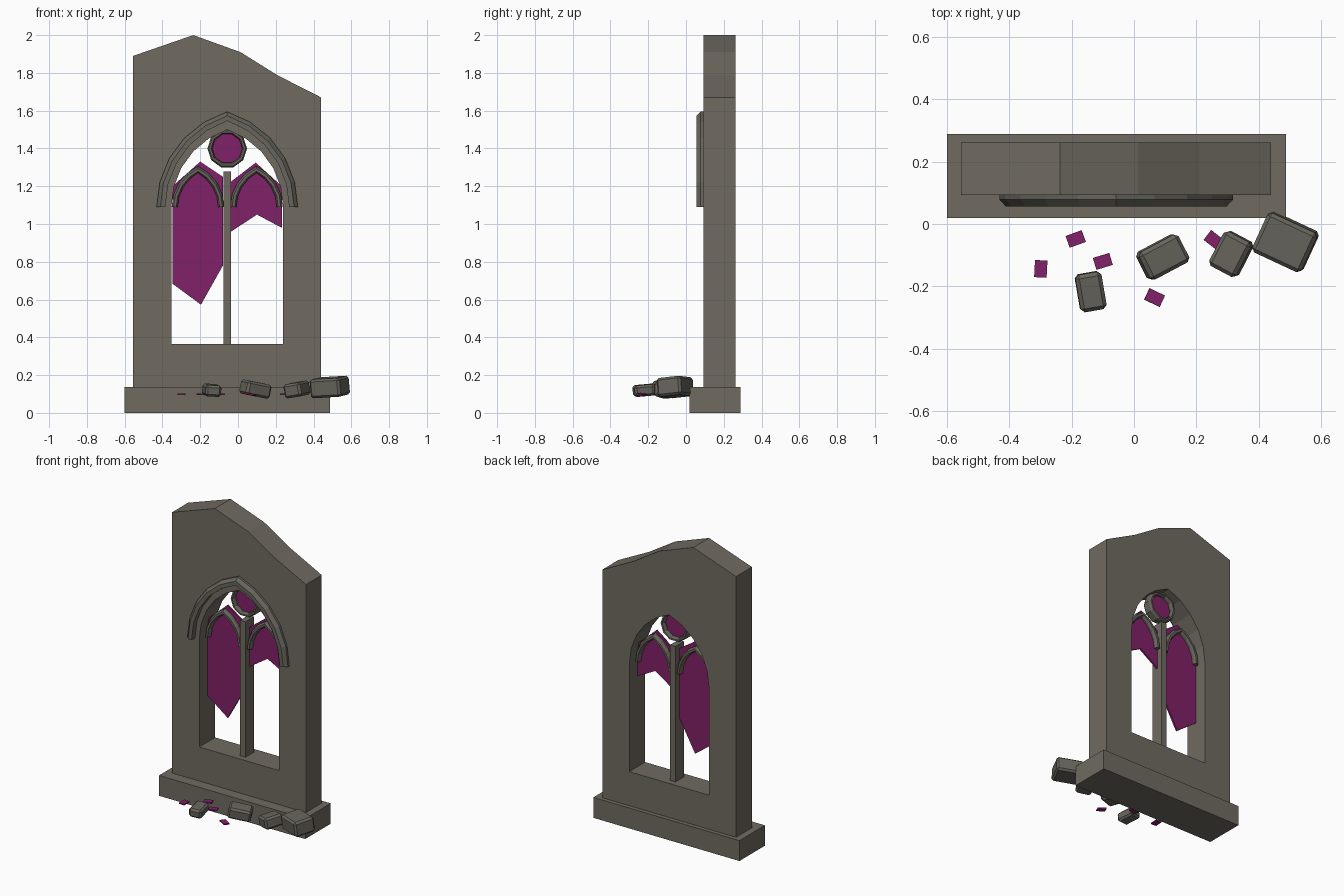
import bpy, bmesh, math
from mathutils import Matrix, Euler

cube = bpy.data.objects.get("Cube")
if cube:
    bpy.data.objects.remove(cube, do_unlink=True)


def material(name, rgb):
    m = bpy.data.materials.new(name)
    m.use_nodes = True
    m.diffuse_color = (*rgb, 1)
    m.node_tree.nodes["Principled BSDF"].inputs["Base Color"].default_value = (*rgb, 1)
    return m


STONE = material("warm grey stone", (0.16, 0.145, 0.12))
TRIM = material("dark grey stone", (0.135, 0.13, 0.108))
GLASS = material("purple glass", (0.22, 0.015, 0.14))

CX = -0.057        # window axis
MID = 0.177        # middle of the wall thickness
SPRING = 1.09      # height where the arches start


def finish(name, bm, mat):
    bmesh.ops.recalc_face_normals(bm, faces=bm.faces)
    me = bpy.data.meshes.new(name)
    bm.to_mesh(me)
    bm.free()
    me.materials.append(mat)
    ob = bpy.data.objects.new(name, me)
    bpy.context.collection.objects.link(ob)
    return ob


def box(name, x, y, z, mat):
    """Box from (min, max) ranges."""
    bm = bmesh.new()
    size = [r[1] - r[0] for r in (x, y, z)]
    mid = [(r[1] + r[0]) / 2 for r in (x, y, z)]
    bmesh.ops.create_cube(bm, size=1, matrix=Matrix.Translation(mid) @ Matrix.Diagonal((*size, 1)))
    return finish(name, bm, mat)


def slab(name, outlines, y0, y1, mat):
    """Extrude XZ outlines along y; later outlines are holes."""
    bm = bmesh.new()
    edges = []
    for line in outlines:
        vs = [bm.verts.new((x, y0, z)) for x, z in line]
        edges += [bm.edges.new((a, b)) for a, b in zip(vs, vs[1:] + vs[:1])]
    if len(outlines) == 1:
        bm.faces.new(vs)
    else:
        bmesh.ops.triangle_fill(bm, edges=edges, use_beauty=True, normal=(0, -1, 0))
    ext = bmesh.ops.extrude_face_region(bm, geom=bm.faces[:])
    moved = [g for g in ext["geom"] if isinstance(g, bmesh.types.BMVert)]
    bmesh.ops.translate(bm, verts=moved, vec=(0, y1 - y0, 0))
    # extruding can leave the source faces in place, which serve as the front
    return finish(name, bm, mat)


def arch(cx, w, off, n=5):
    """Pointed arch, left foot to right foot; off is the arc centre offset."""
    r = w + off
    top = math.acos(off / r)
    half = [(off - r * math.cos(top * i / n), SPRING + r * math.sin(top * i / n)) for i in range(n + 1)]
    return [(cx + x, z) for x, z in half] + [(cx - x, z) for x, z in half[-2::-1]]


def circle(r, n=10):
    return [(CX + r * math.cos(math.tau * i / n), 1.4 + r * math.sin(math.tau * i / n)) for i in range(n)]


def loft(name, rows, closed, mat):
    """Join (outline, y) rows into a moulding."""
    bm = bmesh.new()
    vs = [[bm.verts.new((x, y, z)) for x, z in line] for line, y in rows]
    count = len(vs[0])
    for a, b in zip(vs, vs[1:] + vs[:1]):
        for i in range(count if closed else count - 1):
            j = (i + 1) % count
            bm.faces.new((a[i], a[j], b[j], b[i]))
    if not closed:
        bm.faces.new([r[0] for r in vs])
        bm.faces.new([r[-1] for r in vs])
    return finish(name, bm, mat)


# Plinth and broken wall with the arched opening
box("plinth", (-0.6, 0.487), (0.019, 0.289), (0, 0.137), STONE)
skyline = [(-0.555, 0.13), (0.44, 0.13), (0.44, 1.67), (0.21, 1.787),
           (0.013, 1.91), (-0.237, 2.0), (-0.555, 1.89)]
HALF = 0.296
opening = [(CX - HALF, 0.366)] + arch(CX, HALF, 0.135) + [(CX + HALF, 0.366)]
slab("wall", [skyline, opening], 0.093, 0.261, STONE)

# Hood moulding over the opening, chamfered on its outer edge
hood = [(0.374, 0.095), (0.374, 0.078), (0.354, 0.056), (0.328, 0.056), (0.328, 0.095)]
loft("hood_moulding", [(arch(CX, w, 0.153), y) for w, y in hood], False, TRIM)

# Central mullion
box("mullion", (CX - 0.02, CX + 0.02), (MID - 0.045, MID + 0.045), (0.36, 1.277), STONE)

# Small tracery arches
rim = [(0, -0.02), (0.01, -0.035), (0.024, -0.035), (0.032, -0.02),
       (0.032, 0.02), (0.024, 0.035), (0.01, 0.035), (0, 0.02)]
for side, cx in (("right", -0.212), ("left", 0.098)):
    loft(side + "_tracery_arch", [(arch(cx, 0.139 - d, 0.098, 4), MID + y) for d, y in rim], False, TRIM)

# Round light
loft("round_tracery", [(circle(0.105 - d * 0.8), MID + y) for d, y in rim], True, TRIM)
slab("round_glass", [circle(0.085)], MID - 0.006, MID + 0.006, GLASS)

# Broken panes
right_pane = [(-0.347, 0.684), (-0.196, 0.573), (-0.08, 0.78), (-0.08, 1.25), (-0.2, 1.33), (-0.347, 1.2)]
left_pane = [(-0.036, 0.96), (0.1, 1.05), (0.232, 0.98), (0.232, 1.2), (0.094, 1.325), (-0.036, 1.225)]
for name, pane in (("right_pane", right_pane), ("left_pane", left_pane)):
    slab(name, [pane], MID - 0.006, MID + 0.006, GLASS)


def debris(name, loc, size, turn, bevel, mat):
    """Turned block with optional chamfered edges; turn is in degrees."""
    bm = bmesh.new()
    bmesh.ops.create_cube(bm, size=1, matrix=Matrix.Diagonal((*size, 1)))
    if bevel:
        bmesh.ops.bevel(bm, geom=bm.edges[:], offset=bevel, segments=1, affect="EDGES")
    rot = Euler([math.radians(a) for a in turn]).to_matrix().to_4x4()
    bm.transform(Matrix.Translation(loc) @ rot)
    return finish(name, bm, mat)


# Fallen stones
stones = [((-0.139, -0.217, 0.12), (0.085, 0.122, 0.06), (5, 3, 10)),
          ((0.092, -0.106, 0.126), (0.145, 0.1, 0.075), (6, 10, 28)),
          ((0.312, -0.096, 0.124), (0.1, 0.125, 0.075), (6, -8, -28)),
          ((0.486, -0.057, 0.137), (0.175, 0.14, 0.1), (6, -3, -25))]
for i, (loc, size, turn) in enumerate(stones):
    debris(f"fallen_stone_{i + 1}", loc, size, turn, 0.012, TRIM)

# Fallen glass shards
shards = [(-0.299, -0.144, -3, 0), (-0.187, -0.048, 110, 0), (-0.1, -0.12, 107, 0),
          (0.066, -0.236, 65, 6), (0.257, -0.052, 52, 0)]
for i, (x, y, turn, tilt) in enumerate(shards):
    debris(f"glass_shard_{i + 1}", (x, y, 0.098), (0.04, 0.055, 0.008), (tilt, tilt, turn), 0, GLASS)
